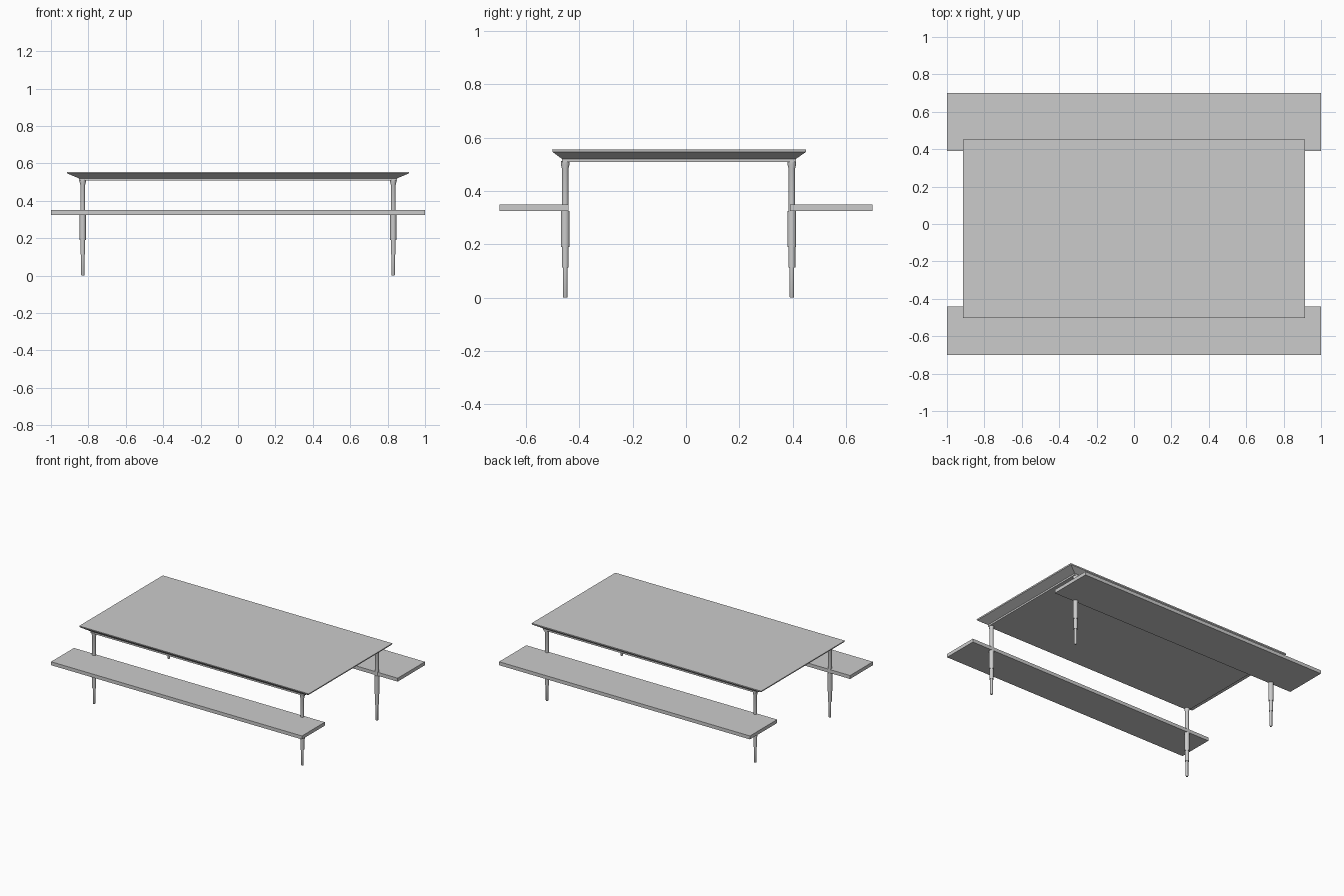
import bpy, bmesh, math

if "Cube" in bpy.data.objects:
    bpy.data.objects.remove(bpy.data.objects["Cube"])

def mesh_object(name, bm):
    bmesh.ops.recalc_face_normals(bm, faces=bm.faces)
    me = bpy.data.meshes.new(name)
    bm.to_mesh(me)
    bm.free()
    ob = bpy.data.objects.new(name, me)
    bpy.context.collection.objects.link(ob)
    return ob

def loft(name, rings):
    # Bridge equal-sized point rings and cap both ends
    bm = bmesh.new()
    rows = [[bm.verts.new(p) for p in r] for r in rings]
    n = len(rows[0])
    for a, b in zip(rows, rows[1:]):
        for i in range(n):
            j = (i + 1) % n
            bm.faces.new((a[i], a[j], b[j], b[i]))
    bm.faces.new(rows[0])
    bm.faces.new(rows[-1])
    return mesh_object(name, bm)

def rect(x, y0, y1, z):
    return [(-x, y0, z), (x, y0, z), (x, y1, z), (-x, y1, z)]

# Table top with undercut edge
loft("table_top", [rect(0.85, -0.465, 0.412, 0.508),
                   rect(0.85, -0.465, 0.412, 0.52),
                   rect(0.913, -0.50, 0.45, 0.546),
                   rect(0.915, -0.502, 0.451, 0.555)])

# Bench seats
for name, y0, y1 in (("front_bench", -0.70, -0.44), ("back_bench", 0.39, 0.70)):
    loft(name, [rect(1, y0, y1, 0.325), rect(1, y0, y1, 0.35)])

# Stepped round legs: (radius, height)
profile = [(0.007, 0), (0.009, 0.004), (0.009, 0.113), (0.013, 0.113),
           (0.013, 0.19), (0.0165, 0.19), (0.0165, 0.325), (0.0125, 0.325),
           (0.0125, 0.485), (0.0165, 0.5), (0.0165, 0.512)]
SIDES = 16
for yn, y in (("front", -0.453), ("back", 0.397)):
    for xn, x in (("left", -0.83), ("right", 0.83)):
        leg = loft(f"{yn}_{xn}_leg", [
            [(x + r * math.cos(2 * math.pi * i / SIDES),
              y + r * math.sin(2 * math.pi * i / SIDES), z) for i in range(SIDES)]
            for r, z in profile])
        bpy.context.view_layer.objects.active = leg
        leg.select_set(True)
        bpy.ops.object.shade_smooth_by_angle(angle=math.radians(30))
        leg.select_set(False)
